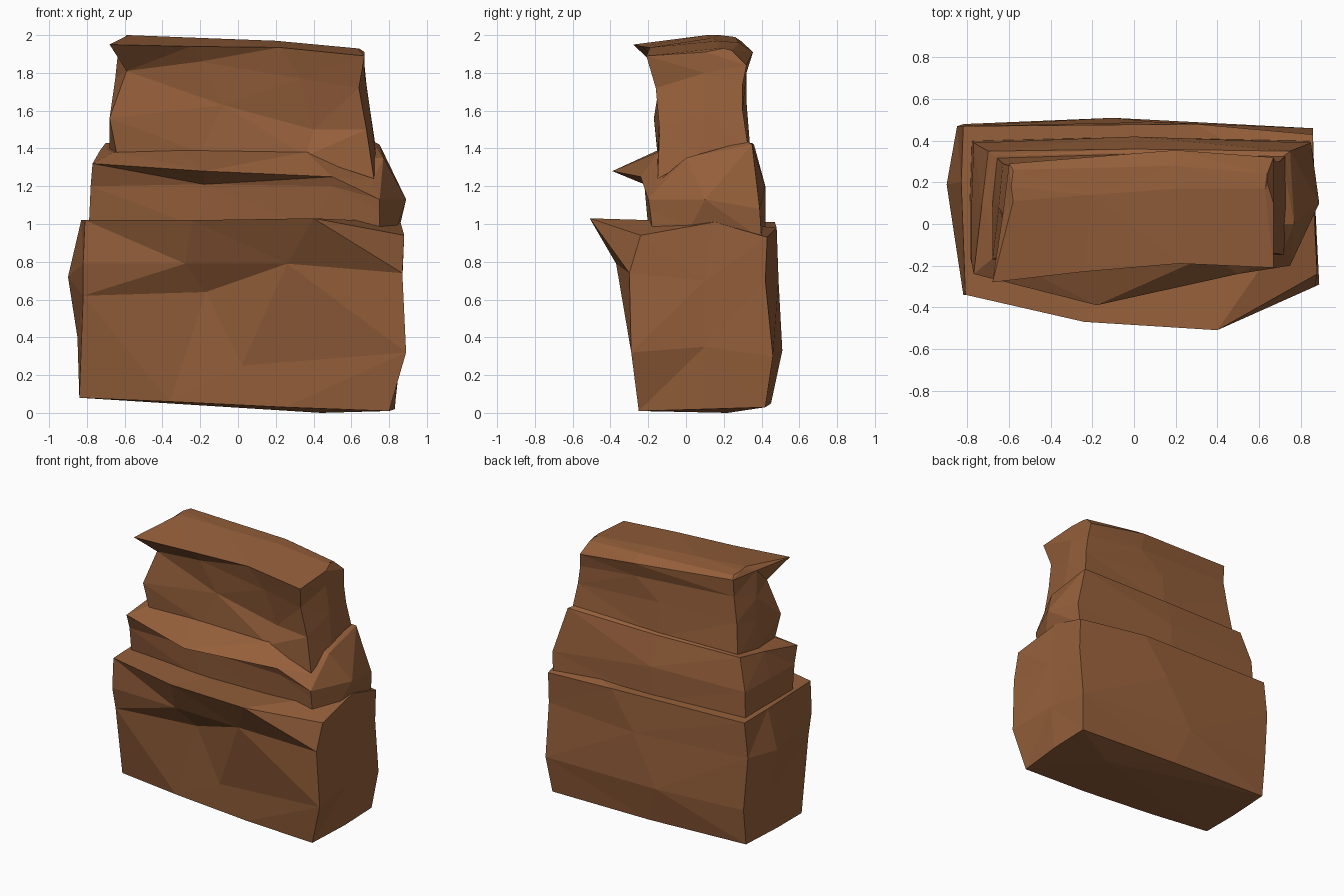
import bpy, bmesh

rock = bpy.data.materials.new("brown rock")
rock.diffuse_color = (0.30, 0.115, 0.043, 1)


def slab(name, rings, foot=None):
    """Loft uneven rings, bottom to top, into a closed flat-faced boulder.
    Ring order: 4 along the front (left to right), right, 3 along the back, left.
    An optional foot point makes the underside a shallow fan."""
    bm = bmesh.new()
    loops = [[bm.verts.new(p) for p in ring] for ring in rings]
    tip = bm.verts.new(foot) if foot else None
    n = len(loops[0])
    for i in range(n):
        j = (i + 1) % n
        for low, high in zip(loops, loops[1:]):
            bm.faces.new((low[i], low[j], high[j], high[i]))
        if tip:
            bm.faces.new((loops[0][j], loops[0][i], tip))
    if not tip:
        bm.faces.new(loops[0][::-1])
    bm.faces.new(loops[-1])
    bmesh.ops.triangulate(bm, faces=bm.faces[:], quad_method='BEAUTY')
    bmesh.ops.recalc_face_normals(bm, faces=bm.faces[:])
    me = bpy.data.meshes.new(name)
    bm.to_mesh(me)
    bm.free()
    me.materials.append(rock)
    bpy.context.collection.objects.link(bpy.data.objects.new(name, me))


# Wide base boulder with an overhanging front lip
slab("base_rock", [
    [(-.84, -.19, .08), (-.36, -.23, .06), (.25, -.25, .03), (.80, -.25, .01), (.83, .10, .02),
     (.83, .42, .03), (0, .45, .05), (-.82, .45, .08), (-.84, .10, .08)],
    [(-.82, -.30, .62), (-.17, -.25, .64), (.02, -.25, .25), (.89, -.29, .32), (.86, .10, .35),
     (.86, .46, .30), (-.1, .51, .33), (-.82, .48, .35), (-.85, .19, .40)],
    [(-.82, -.34, .79), (-.28, -.355, .79), (.26, -.37, .79), (.87, -.30, .74), (.87, .10, .70),
     (.86, .42, .70), (.10, .49, .70), (-.85, .47, .75), (-.90, .19, .72)],
    [(-.81, -.34, 1.02), (-.24, -.47, 1.02), (.40, -.51, 1.03), (.88, -.24, .94), (.86, .15, 1.01),
     (.86, .43, .93), (.30, .48, .98), (-.82, .47, 1.01), (-.83, .20, 1.02)],
], foot=(.44, .22, 0))

# Middle ledge, pointed at the front and right
slab("middle_rock", [
    [(-.79, -.15, .98), (-.20, -.20, .98), (.40, -.20, .98), (.75, -.18, .98), (.84, .02, .98),
     (.84, .40, .92), (0, .42, .95), (-.78, .40, .98), (-.79, .10, .98)],
    [(-.78, -.19, 1.20), (-.18, -.22, 1.21), (.50, -.22, 1.20), (.75, -.19, 1.07), (.89, .10, 1.13),
     (.85, .39, 1.08), (0, .42, 1.20), (-.77, .39, 1.20), (-.78, .10, 1.20)],
    [(-.77, -.24, 1.32), (-.18, -.39, 1.28), (.50, -.24, 1.25), (.75, -.20, 1.13), (.77, 0, 1.35),
     (.75, .35, 1.42), (0, .36, 1.42), (-.70, .35, 1.43), (-.73, .10, 1.39)],
    [(-.66, -.15, 1.38), (-.30, -.15, 1.39), (.36, -.15, 1.38), (.71, -.14, 1.23), (.71, 0, 1.35),
     (.71, .32, 1.44), (0, .34, 1.43), (-.68, .33, 1.43), (-.70, .10, 1.40)],
])

# Top boulder with a beaked front edge and a low ridge
slab("top_rock", [
    [(-.64, -.15, 1.36), (-.20, -.15, 1.38), (.36, -.15, 1.36), (.72, -.15, 1.24), (.73, .08, 1.36),
     (.73, .33, 1.40), (0, .34, 1.40), (-.66, .32, 1.40), (-.68, .10, 1.40)],
    [(-.68, -.17, 1.56), (-.08, -.14, 1.63), (.40, -.10, 1.50), (.68, -.14, 1.50), (.70, .10, 1.60),
     (.70, .30, 1.60), (0, .32, 1.65), (-.63, .29, 1.65), (-.66, .10, 1.60)],
    [(-.59, -.13, 1.81), (-.20, -.17, 1.86), (.33, -.15, 1.77), (.64, -.16, 1.72), (.67, .10, 1.80),
     (.68, .30, 1.74), (.20, .32, 1.80), (-.60, .28, 1.84), (-.65, .08, 1.77)],
    [(-.68, -.28, 1.95), (-.25, -.23, 1.94), (.22, -.19, 1.935), (.67, -.21, 1.89), (.67, .10, 1.91),
     (.67, .32, 1.84), (.20, .355, 1.91), (-.60, .29, 1.97), (-.63, .05, 1.96)],
    [(-.58, .11, 2), (-.20, .14, 1.985), (.20, .17, 1.97), (.63, .17, 1.93), (.64, .20, 1.93),
     (.64, .24, 1.92), (.20, .28, 1.96), (-.58, .26, 1.99), (-.59, .18, 2)],
])
